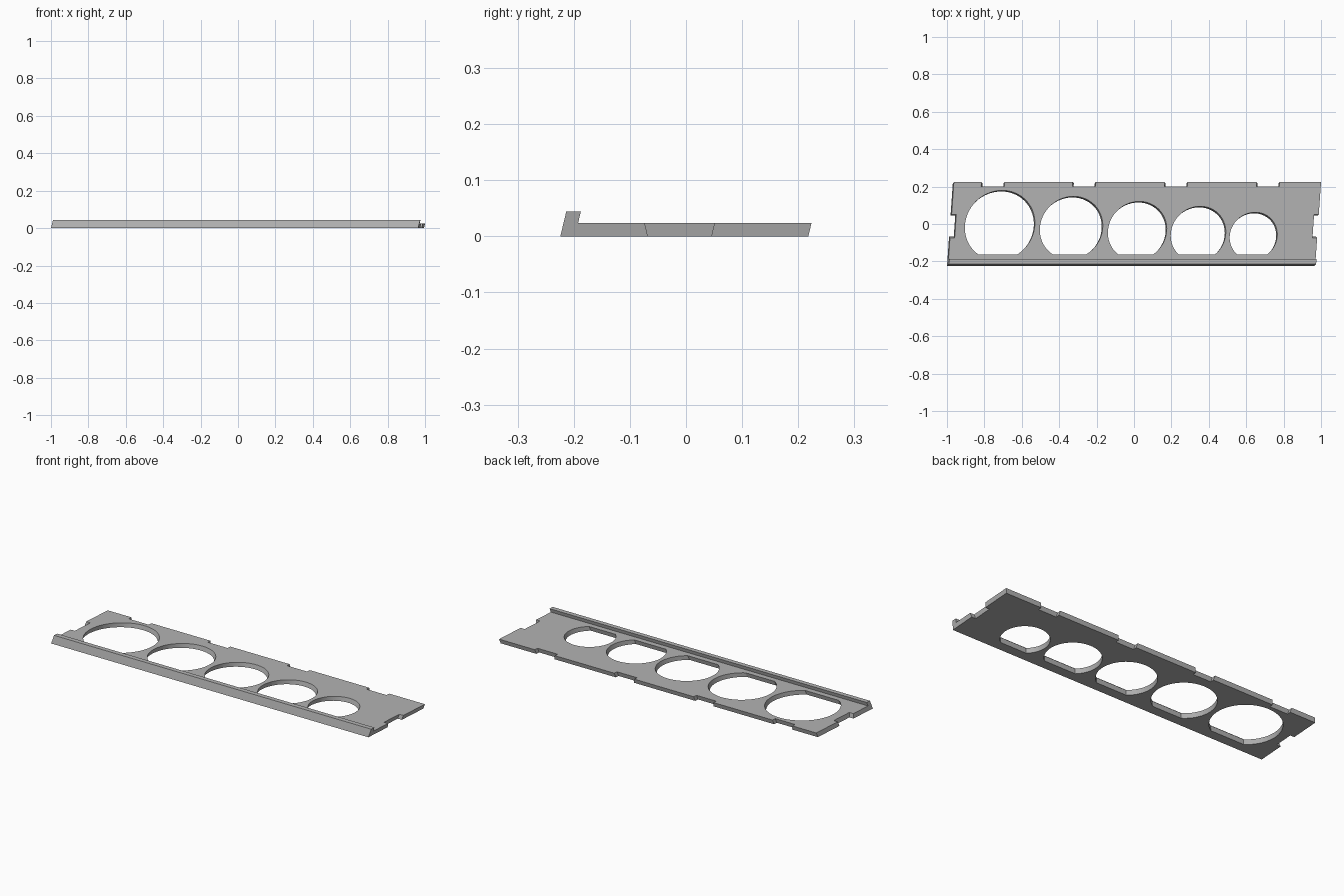
import bpy
import bmesh
import math
from mathutils import Matrix

cube = bpy.data.objects.get("Cube")
if cube:
    bpy.data.objects.remove(cube, do_unlink=True)

# Overall dimensions at the base, before the slant is applied
LEFT, RIGHT = -0.984, 0.979
FRONT, BACK = -0.224, 0.218
THICK, LIP_TOP, LIP_WIDTH = 0.024, 0.044, 0.026
SLANT = 0.24          # lean of every wall per unit of height
SKEW = 0.07           # sideways drift of the plan from front to back
FLAT_Y = -0.168       # straight front side shared by all holes

grey = bpy.data.materials.new("plain grey")
grey.use_nodes = True
grey.diffuse_color = (0.45, 0.45, 0.45, 1)
grey.node_tree.nodes["Principled BSDF"].inputs["Base Color"].default_value = (0.45, 0.45, 0.45, 1)


def loft(name, ring_a, ring_b):
    """Closed solid between two matching rings of points."""
    bm = bmesh.new()
    a = [bm.verts.new(p) for p in ring_a]
    b = [bm.verts.new(p) for p in ring_b]
    bm.faces.new(a)
    bm.faces.new(b)
    for i in range(len(a)):
        j = (i + 1) % len(a)
        bm.faces.new((a[i], a[j], b[j], b[i]))
    bmesh.ops.recalc_face_normals(bm, faces=bm.faces)
    mesh = bpy.data.meshes.new(name)
    bm.to_mesh(mesh)
    bm.free()
    mesh.materials.append(grey)
    obj = bpy.data.objects.new(name, mesh)
    bpy.context.scene.collection.objects.link(obj)
    return obj


def hole_cutter(x, y, r):
    """Round hole with its front cut straight."""
    start = math.asin((FLAT_Y - y) / r)
    sweep = math.pi - 2 * start
    n = 64
    ring = [(x + r * math.cos(start + sweep * i / n),
             y + r * math.sin(start + sweep * i / n)) for i in range(n + 1)]
    return loft("hole_cutter", [(*p, -0.1) for p in ring], [(*p, 0.1) for p in ring])


def notch_cutter(centre, half, near, far, along_x):
    """Edge notch that widens upwards."""
    rings = []
    for z in (-THICK, 2 * THICK):
        c = centre - SLANT * z
        h = half + SLANT * z
        ring = [(c - h, near), (c + h, near), (c + h, far), (c - h, far)]
        rings.append([(u, v, z) if along_x else (v, u, z) for u, v in ring])
    return loft("notch_cutter", *rings)


# Plate with a raised lip along the front, as one extruded profile
profile = [(FRONT, 0), (BACK, 0), (BACK, THICK), (FRONT + LIP_WIDTH, THICK),
           (FRONT + LIP_WIDTH, LIP_TOP), (FRONT, LIP_TOP)]
plate = loft("holed_plate", [(LEFT, y, z) for y, z in profile],
             [(RIGHT, y, z) for y, z in profile])

# Holes, shrinking from one end to the other
holes = [(-0.722, -0.013, 0.187), (-0.339, -0.026, 0.168), (0.015, -0.042, 0.157),
         (0.342, -0.058, 0.147), (0.638, -0.070, 0.127)]
cutters = [hole_cutter(*h) for h in holes]

# Four notches on the back edge and one at each end
for x in (-0.769, -0.281, 0.21, 0.702):
    cutters.append(notch_cutter(x, 0.056, BACK - 0.022, BACK + 0.1, True))
for edge, side in ((LEFT, -1), (RIGHT, 1)):
    cutters.append(notch_cutter(-0.0115, 0.0565, edge - side * 0.025, edge + side * 0.1, False))

for cutter in cutters:
    cutter.hide_render = True
    mod = plate.modifiers.new("cut", "BOOLEAN")
    mod.operation = "DIFFERENCE"
    mod.solver = "EXACT"
    mod.object = cutter

# Bake the cuts and drop the cutters
bpy.context.view_layer.update()
depsgraph = bpy.context.evaluated_depsgraph_get()
baked = bpy.data.meshes.new_from_object(plate.evaluated_get(depsgraph))
plate.modifiers.clear()
plate.data = baked
for cutter in cutters:
    bpy.data.objects.remove(cutter, do_unlink=True)

# Slant the whole plate
plate.data.transform(Matrix(((1, SKEW, SLANT, 0), (0, 1, SLANT, 0),
                             (0, 0, 1, 0), (0, 0, 0, 1))))
plate.data.update()

bpy.ops.object.select_all(action="DESELECT")
plate.select_set(True)
bpy.context.view_layer.objects.active = plate
bpy.ops.object.shade_smooth_by_angle(angle=math.radians(30))
